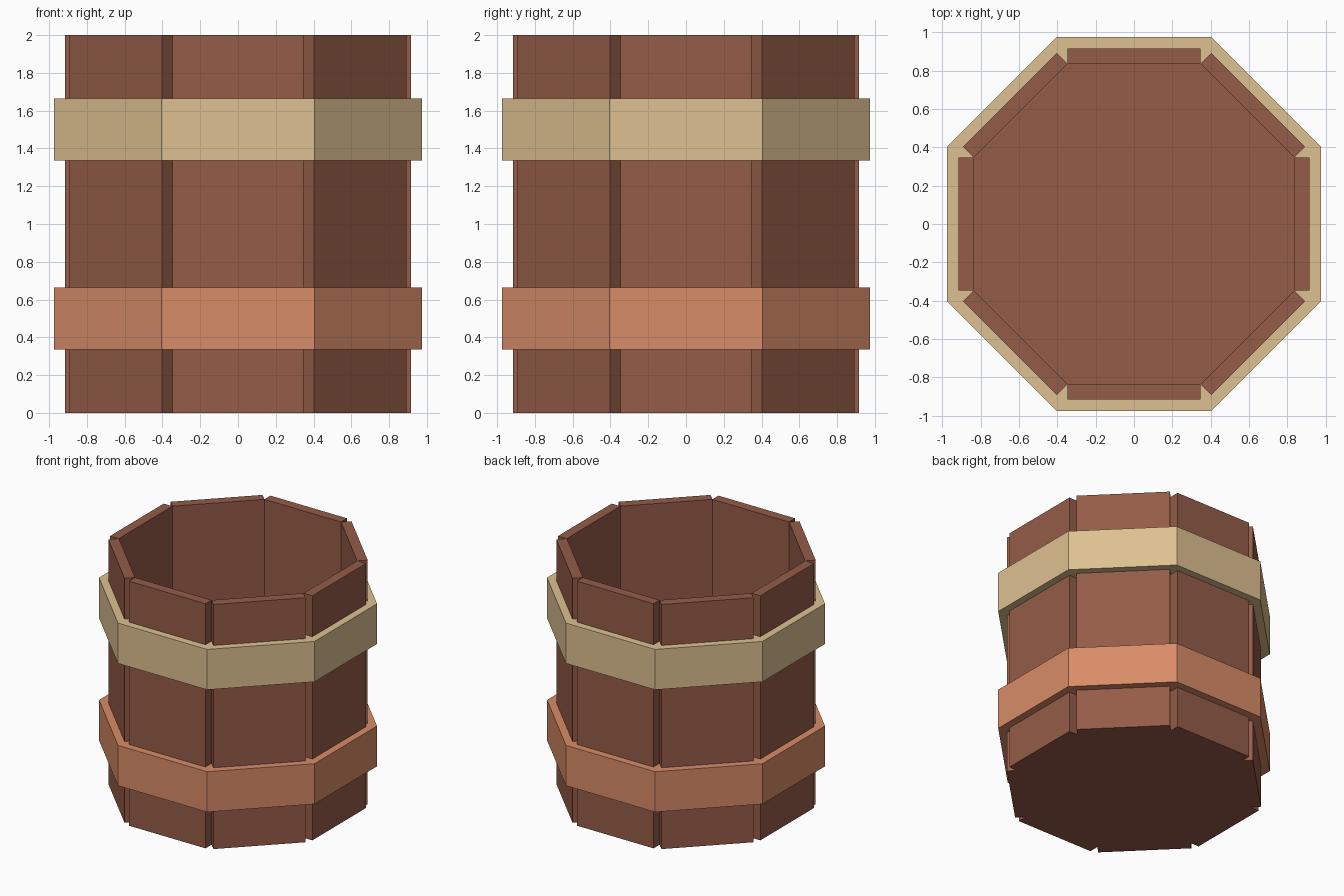
import bpy, bmesh, math
from mathutils import Matrix

if "Cube" in bpy.data.objects:
    bpy.data.objects.remove(bpy.data.objects["Cube"])

SIDES = 8
HEIGHT = 2.0
INNER, OUTER, HOOP = 0.836, 0.915, 0.975   # distances from the axis to the flats


def material(name, rgb):
    m = bpy.data.materials.new(name)
    lin = [(c / 255 / 12.92) if c < 11 else ((c / 255 + 0.055) / 1.055) ** 2.4 for c in rgb]
    m.diffuse_color = (*lin, 1)
    m.use_nodes = True
    m.node_tree.nodes["Principled BSDF"].inputs["Base Color"].default_value = m.diffuse_color
    return m


def finish(name, bm, mat):
    bmesh.ops.recalc_face_normals(bm, faces=bm.faces[:])
    me = bpy.data.meshes.new(name)
    bm.to_mesh(me)
    bm.free()
    me.materials.append(mat)
    ob = bpy.data.objects.new(name, me)
    bpy.context.collection.objects.link(ob)
    return ob


def octagon(bm, apothem, z):
    r = apothem / math.cos(math.pi / SIDES)
    angles = [(i + 0.5) * math.tau / SIDES for i in range(SIDES)]
    return [bm.verts.new((r * math.cos(a), r * math.sin(a), z)) for a in angles]


def hoop(name, z0, z1, mat):
    bm = bmesh.new()
    loops = [octagon(bm, a, z) for a, z in
             ((HOOP, z0), (HOOP, z1), (INNER + 0.004, z1), (INNER + 0.004, z0))]
    for k in range(4):
        a, b = loops[k], loops[(k + 1) % 4]
        for i in range(SIDES):
            j = (i + 1) % SIDES
            bm.faces.new((a[i], a[j], b[j], b[i]))
    finish(name, bm, mat)


wood = material("brown wood", (149, 92, 72))
tan = material("tan band", (222, 193, 145))
copper = material("copper band", (216, 140, 103))

# Eight flat staves around the axis
half = INNER * math.tan(math.pi / SIDES)
for i in range(SIDES):
    bm = bmesh.new()
    mat = (Matrix.Rotation(i * math.tau / SIDES, 4, 'Z')
           @ Matrix.Translation(((INNER + OUTER) / 2, 0, HEIGHT / 2))
           @ Matrix.Diagonal((OUTER - INNER, half * 2, HEIGHT, 1)))
    bmesh.ops.create_cube(bm, size=1, matrix=mat)
    finish(f"stave_{i + 1}", bm, wood)

# Octagonal floor inside the staves
bm = bmesh.new()
low, high = octagon(bm, INNER, 0), octagon(bm, INNER, 0.08)
bm.faces.new(low)
bm.faces.new(high)
for i in range(SIDES):
    j = (i + 1) % SIDES
    bm.faces.new((low[i], low[j], high[j], high[i]))
finish("floor", bm, wood)

# Two bands
hoop("lower_band", 0.335, 0.665, copper)
hoop("upper_band", 1.335, 1.665, tan)
